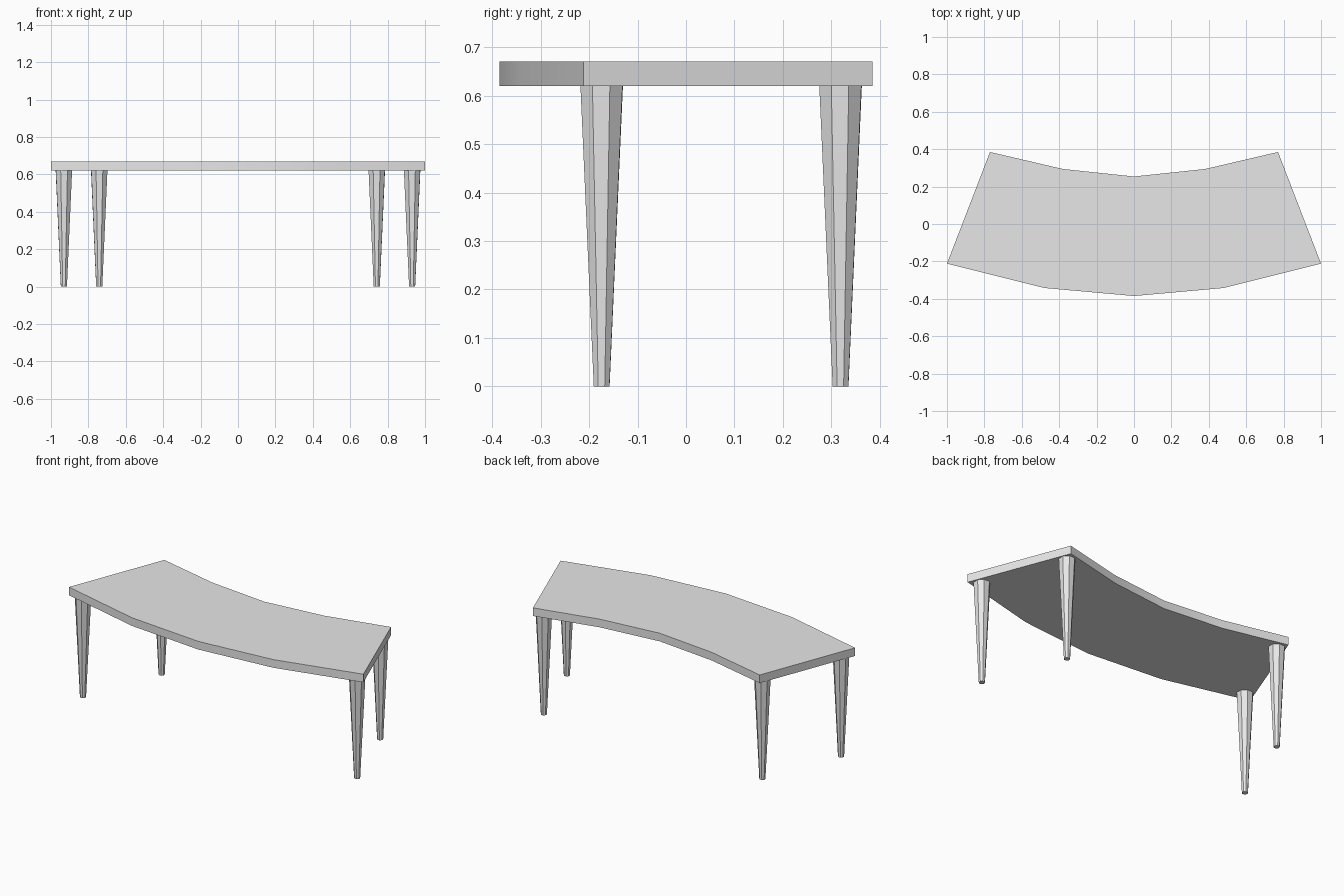
import bpy, bmesh, math

if "Cube" in bpy.data.objects:
    bpy.data.objects.remove(bpy.data.objects["Cube"])

grey = bpy.data.materials.new("light grey")
grey.diffuse_color = (0.8, 0.8, 0.8, 1)
grey.use_nodes = True
grey.node_tree.nodes["Principled BSDF"].inputs["Base Color"].default_value = grey.diffuse_color


def finish(name, bm):
    """Turn a bmesh into a grey object, smooth with sharp edges kept."""
    bmesh.ops.recalc_face_normals(bm, faces=bm.faces)
    mesh = bpy.data.meshes.new(name)
    bm.to_mesh(mesh)
    bm.free()
    mesh.materials.append(grey)
    obj = bpy.data.objects.new(name, mesh)
    bpy.context.collection.objects.link(obj)
    bpy.ops.object.select_all(action='DESELECT')
    obj.select_set(True)
    bpy.context.view_layer.objects.active = obj
    bpy.ops.object.shade_smooth_by_angle(angle=math.radians(30))
    return obj


# Curved table top: right half of the outline, mirrored to the left
front = [(0, -0.385), (0.48, -0.342), (1.0, -0.212)]
back = [(0.77, 0.385), (0.38, 0.294), (0, 0.254)]
right = front + back
outline = right + [(-x, y) for x, y in reversed(right[1:-1])]
bm = bmesh.new()
slab = bm.faces.new([bm.verts.new((x, y, 0.62)) for x, y in outline])
up = bmesh.ops.extrude_face_region(bm, geom=[slab], use_keep_orig=True)
for v in up["geom"]:
    if isinstance(v, bmesh.types.BMVert):
        v.co.z = 0.67
finish("table_top", bm)


# Tapered legs, turned to follow the slanted ends of the top
def leg(name, x, y, side):
    bm = bmesh.new()
    bmesh.ops.create_cone(bm, cap_ends=True, segments=8,
                          radius1=0.0175, radius2=0.047, depth=0.62)
    bmesh.ops.translate(bm, verts=bm.verts, vec=(0, 0, 0.31))
    obj = finish(name, bm)
    obj.location = (x * side, y, 0)
    obj.rotation_euler.z = side * math.radians(21)


for label, side in (("left", -1), ("right", 1)):
    leg(f"front_leg_{label}", 0.931, -0.174, side)
    leg(f"back_leg_{label}", 0.742, 0.319, side)
